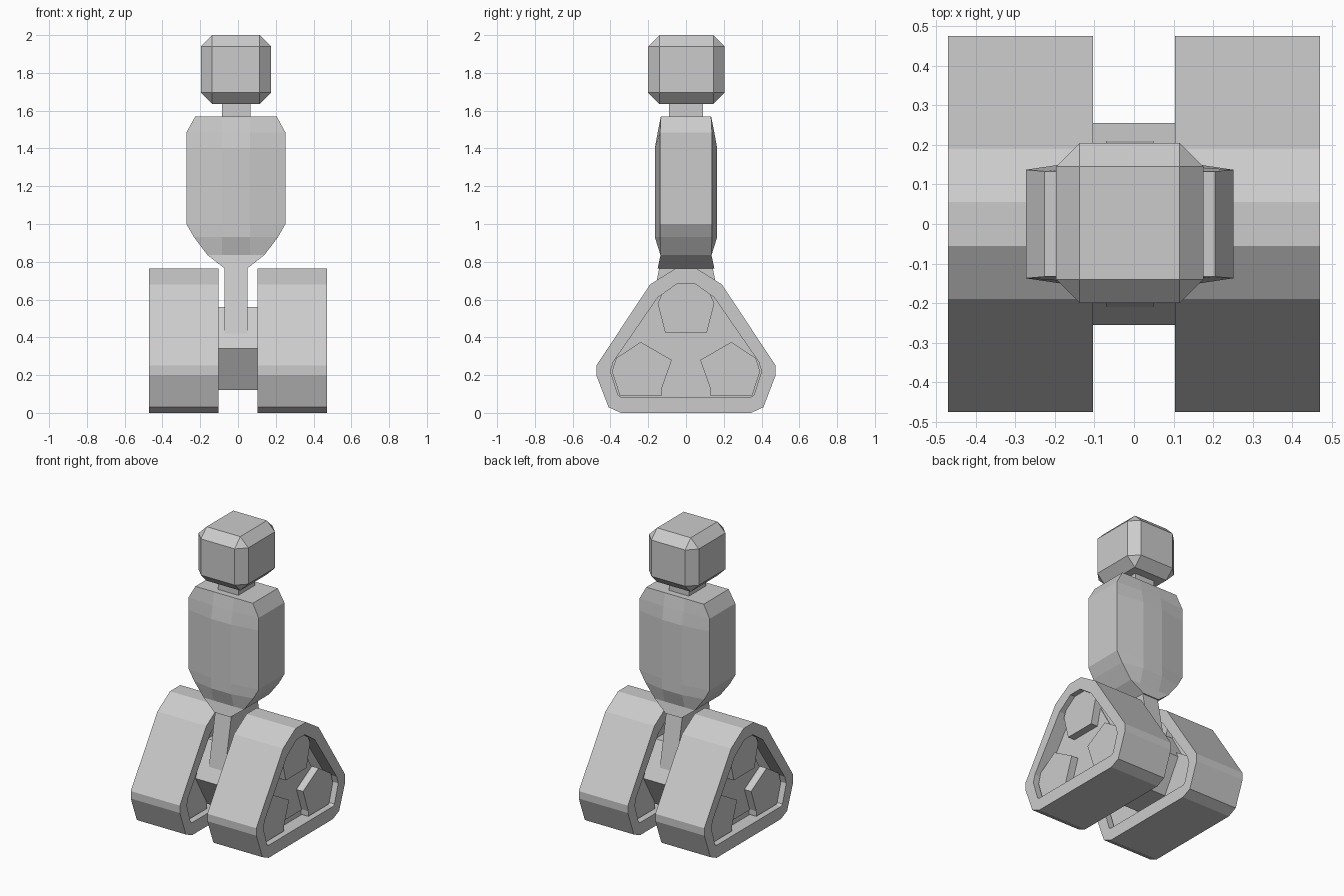
import bpy, bmesh

if "Cube" in bpy.data.objects:
    bpy.data.objects.remove(bpy.data.objects["Cube"])


def make_object(name, verts, faces):
    mesh = bpy.data.meshes.new(name)
    mesh.from_pydata(verts, [], faces)
    bm = bmesh.new()
    bm.from_mesh(mesh)
    bmesh.ops.recalc_face_normals(bm, faces=bm.faces)
    bm.to_mesh(mesh)
    bm.free()
    obj = bpy.data.objects.new(name, mesh)
    bpy.context.collection.objects.link(obj)
    return obj


def loft(name, rings, closed=False):
    """Skin a list of equal-length rings; cap the ends or close the loop."""
    n, m = len(rings[0]), len(rings)
    verts = [p for ring in rings for p in ring]
    faces = []
    for k in range(m if closed else m - 1):
        a, b = k * n, ((k + 1) % m) * n
        for i in range(n):
            j = (i + 1) % n
            faces.append((a + i, a + j, b + j, b + i))
    if not closed:
        faces += [tuple(range(n)), tuple(range((m - 1) * n, m * n))]
    return make_object(name, verts, faces)


def at_x(profile, x):
    return [(x, y, z) for y, z in profile]


def prism(name, profile, x0, x1):
    return loft(name, [at_x(profile, x0), at_x(profile, x1)])


def symmetric(half):
    return half + [(-y, z) for y, z in reversed(half)]


def mirror(obj, x=True, y=False):
    mod = obj.modifiers.new("mirror", 'MIRROR')
    mod.use_axis = (x, y, False)
    mod.use_clip = False
    mod.use_mirror_merge = False


def box(name, lo, hi, bevel=0):
    (x0, y0, z0), (x1, y1, z1) = lo, hi
    obj = loft(name, [[(x0, y0, z), (x1, y0, z), (x1, y1, z), (x0, y1, z)] for z in (z0, z1)])
    if bevel:
        mod = obj.modifiers.new("bevel", 'BEVEL')
        mod.width = bevel
        mod.segments = 1
    return obj


CX = -0.011

# Track belts: hollow rounded triangles
outer = symmetric([(.345, 0), (.41, .03), (.475, .2), (.475, .25), (.19, .68), (.055, .765)])
inner = symmetric([(.345, .085), (.36, .095), (.4, .22), (.385, .27), (.15, .61), (.045, .685)])
belt = loft("track_belt", [at_x(outer, .103), at_x(outer, .47),
                           at_x(inner, .47), at_x(inner, .103)], closed=True)
mirror(belt)

# Recessed plates inside the belts
mirror(prism("track_plate", inner, .19, .38))

# Wheel pads
top_pad = symmetric([(.11, .425), (.15, .58), (.125, .635), (.045, .685)])
mirror(prism("upper_pad", top_pad, .14, .435))
low_pad = [(.13, .09), (.35, .09), (.392, .22), (.37, .29), (.24, .375), (.075, .28), (.13, .125)]
mirror(prism("lower_pad", low_pad, .14, .435), y=True)

# Hexagonal hull between the tracks
hexagon = symmetric([(.127, .12), (.255, .34), (.127, .56)])
prism("hub", hexagon, -.385, .385)

# Stalk
loft("stalk", [[(CX + sx * .06, sy * y, z) for sx, sy in ((-1, -1), (1, -1), (1, 1), (-1, 1))]
               for y, z in ((.21, .42), (.14, .775))])

# Torso: levels of (z, half width, centre half depth, edge half depth)
levels = [(.765, .06, .15, .15), (.835, .15, .135, .135), (.93, .222, .165, .137),
          (1.0, .262, .165, .137), (1.4, .262, .165, .137), (1.485, .262, .15, .137),
          (1.57, .215, .133, .133)]
rings = []
for z, w, yc, ye in levels:
    c = min(.075, w * .8)
    rings.append([(CX + x, y, z) for x, y in ((-w, -ye), (-c, -yc), (c, -yc), (w, -ye),
                                              (w, ye), (c, yc), (-c, yc), (-w, ye))])
loft("torso", rings)

# Neck and head
box("neck", (-.085, -.09, 1.56), (.065, .09, 1.65))
box("head", (-.197, -.2, 1.635), (.175, .205, 2.0), bevel=.06)
